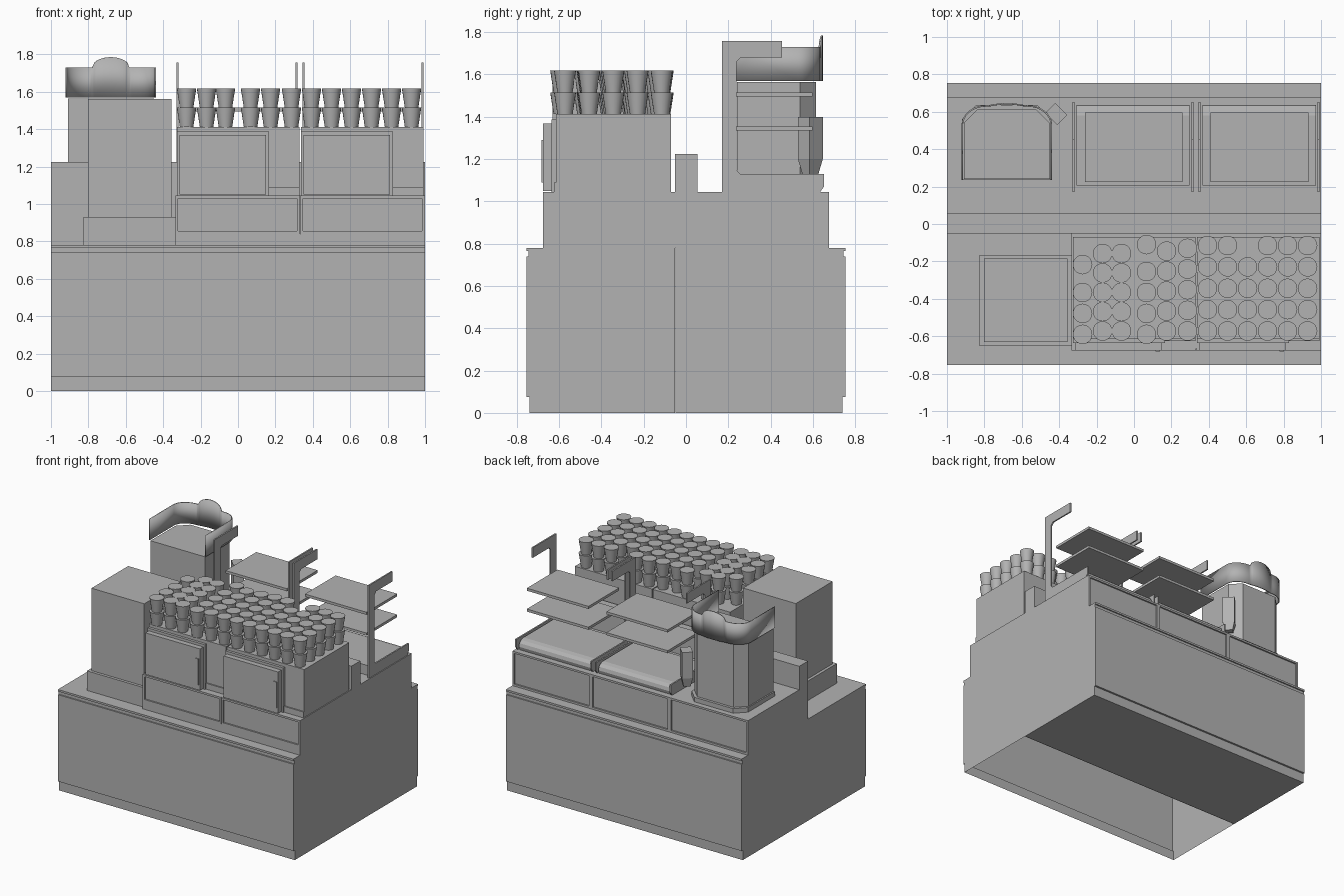
import bpy, bmesh, math
from mathutils import Matrix

old = bpy.data.objects.get("Cube")
if old:
    bpy.data.objects.remove(old, do_unlink=True)

grey = bpy.data.materials.new("plain_grey")
grey.use_nodes = True
colour = (0.45, 0.45, 0.45, 1)
grey.diffuse_color = colour
grey.node_tree.nodes["Principled BSDF"].inputs["Base Color"].default_value = colour


def finish(name, bm):
    bmesh.ops.recalc_face_normals(bm, faces=bm.faces)
    mesh = bpy.data.meshes.new(name)
    bm.to_mesh(mesh)
    bm.free()
    mesh.materials.append(grey)
    obj = bpy.data.objects.new(name, mesh)
    bpy.context.collection.objects.link(obj)
    return obj


def add_box(bm, x, y, z):
    mid = [(a + b) / 2 for a, b in (x, y, z)]
    size = [b - a for a, b in (x, y, z)]
    m = Matrix.Translation(mid) @ Matrix.Diagonal((*size, 1))
    bmesh.ops.create_cube(bm, size=1, matrix=m)


def box(name, x, y, z):
    bm = bmesh.new()
    add_box(bm, x, y, z)
    return finish(name, bm)


def prism(name, points, axis, lo, hi):
    """Extrude a closed outline: (y, z) points along x, or (x, y) along z."""
    bm = bmesh.new()
    place = (lambda p, t: (t, p[0], p[1])) if axis == "x" else (lambda p, t: (p[0], p[1], t))
    face = bm.faces.new([bm.verts.new(place(p, lo)) for p in points])
    ext = bmesh.ops.extrude_face_region(bm, geom=[face])
    move = (hi - lo, 0, 0) if axis == "x" else (0, 0, hi - lo)
    verts = [v for v in ext["geom"] if isinstance(v, bmesh.types.BMVert)]
    bmesh.ops.translate(bm, verts=verts, vec=move)
    return finish(name, bm)


def frame(name, x, y, z, rail):
    """Raised rectangular border facing front or back."""
    bm = bmesh.new()
    for a in ((x[0], x[0] + rail), (x[1] - rail, x[1])):
        add_box(bm, a, y, z)
    for b in ((z[0], z[0] + rail), (z[1] - rail, z[1])):
        add_box(bm, (x[0] + rail, x[1] - rail), y, b)
    return finish(name, bm)


# Counter halves with toe kick and worktop groove; the front one is open below
edge = [(0.74, 0), (0.74, 0.075), (0.755, 0.075), (0.755, 0.74),
        (0.745, 0.74), (0.745, 0.765), (0.755, 0.765), (0.755, 0.78)]
back = [(-0.05, 0)] + edge + [(-0.05, 0.78)]
prism("back_counter", back, "x", -1, 1)
front = [(-0.052, 0)] + [(-y, z) for y, z in edge] + [(-0.052, 0.78)]
shell = prism("front_counter", front, "x", -1, 1)
bm = bmesh.new()
bm.from_mesh(shell.data)
gone = [f for f in bm.faces if f.normal.z < -0.9 and f.calc_center_median().z < 0.01]
bmesh.ops.delete(bm, geom=gone, context="FACES")
bm.to_mesh(shell.data)
bm.free()

# Divider and raised tiers with framed panels
box("divider_wall", (-1, 1), (-0.052, 0.055), (0.78, 1.225))
box("back_tier", (-1, 1), (0.055, 0.665), (0.78, 1.045))
box("front_tier", (-0.335, 1), (-0.665, -0.052), (0.78, 1.045))
third = 2 / 3
for i in range(3):
    x0 = -1 + i * third
    frame("back_panel_frame", (x0, x0 + third), (0.665, 0.677), (0.78, 1.045), 0.015)
for x0 in (-0.335, 1 - third):
    frame("front_panel_frame", (x0, x0 + third), (-0.677, -0.665), (0.84, 1.045), 0.015)
box("front_tier_plinth", (-0.335, 1), (-0.677, -0.665), (0.78, 0.84))

# Tall cabinet at the front
box("cabinet_base", (-0.825, -0.335), (-0.652, -0.165), (0.78, 0.93))
box("cabinet_body", (-0.803, -0.355), (-0.63, -0.185), (0.93, 1.562))

# Two appliances with doors under the cups
for x0 in (-0.325, 0.338):
    box("appliance_body", (x0, x0 + 0.655), (-0.615, -0.07), (1.045, 1.412))
    box("appliance_sill", (x0, x0 + 0.655), (-0.625, -0.615), (1.045, 1.09))
    box("door_bezel", (x0, x0 + 0.49), (-0.635, -0.615), (1.045, 1.388))
    box("door", (x0 + 0.012, x0 + 0.475), (-0.675, -0.635), (1.05, 1.368))
    box("door_handle", (x0 + 0.44, x0 + 0.465), (-0.682, -0.675), (1.09, 1.29))

# Cup stacks: x, first row y, row count
columns = [(-0.275, -0.217, 1), (-0.168, -0.158, 5), (-0.067, -0.158, 5),
           (0.067, -0.11, 1), (0.174, -0.145, 5), (0.286, -0.13, 5)]
columns += [(0.393 + 0.107 * i, -0.115, 5) for i in range(6)]
bm = bmesh.new()
for i, (x, y0, rows) in enumerate(columns):
    if rows == 1:
        ys = [y0] + [-0.59 + 0.112 * k for k in range(3 if i == 0 else 4)]
    else:
        ys = [y0 + (-0.572 - y0) * k / 4 for k in range(5)]
    if i == 8:
        ys = ys[1:]
    for y in ys:
        for z in (1.412, 1.515):
            bmesh.ops.create_cone(bm, cap_ends=True, segments=20, radius1=0.036,
                                  radius2=0.052, depth=0.103,
                                  matrix=Matrix.Translation((x, y, z + 0.0515)))
cups = finish("cup_stacks", bm)

# Display stands: C-shaped side plates, tray and two shelves
bracket = [(0.17, 1.045), (0.635, 1.045), (0.652, 1.07), (0.652, 1.13), (0.255, 1.13),
           (0.238, 1.147), (0.238, 1.66), (0.258, 1.68), (0.455, 1.68), (0.455, 1.757),
           (0.17, 1.757)]
tray = [(0.205, 1.045), (0.63, 1.045), (0.637, 1.07), (0.63, 1.095), (0.61, 1.112),
        (0.58, 1.12), (0.205, 1.12)]
for x0, x1 in ((-0.328, 0.318), (0.345, 0.993)):
    for x in (x0, x1 - 0.011):
        prism("stand_side", bracket, "x", x, x + 0.011)
    prism("stand_tray", tray, "x", x0 + 0.02, x1 - 0.02)
    for z in (1.335, 1.495):
        box("stand_shelf", (x0 + 0.065, x1 - 0.06), (0.225, 0.597), (z, z + 0.02))

# Dispenser: chamfered body on a base plate
cx = -0.68


def chamfered(w, y0, y1, c):
    return [(cx - w, y0), (cx + w, y0), (cx + w, y1 - c), (cx + w - c, y1),
            (cx - w + c, y1), (cx - w, y1 - c)]


prism("dispenser_base", chamfered(0.24, 0.235, 0.635, 0.075), "z", 1.045, 1.08)
prism("dispenser_body", chamfered(0.23, 0.24, 0.615, 0.075), "z", 1.08, 1.565)

# Wraparound header sheet with a rounded crest at the back
path = [(-0.242, 0.235), (-0.242, 0.53)]
path += [(-0.242 + 0.13 * (1 - math.cos(a)), 0.53 + 0.105 * math.sin(a))
         for a in (math.pi / 2 * k / 8 for k in range(1, 9))]
path += [(-0.1 + 0.2 * k / 16, 0.635 + 0.012 * math.sin(math.pi * k / 16)) for k in range(17)]
path += [(-x, y) for x, y in reversed(path[:10])]
bm = bmesh.new()
low, high = [], []
for x, y in path:
    crest = 0.055 * math.sqrt(max(0, 1 - (x / 0.1) ** 2))
    low.append(bm.verts.new((cx + x, y, 1.57)))
    high.append(bm.verts.new((cx + x, y, 1.73 + crest)))
for i in range(len(path) - 1):
    bm.faces.new((low[i], low[i + 1], high[i + 1], high[i]))
header = finish("dispenser_header", bm)
header.modifiers.new("thickness", "SOLIDIFY").thickness = 0.008

# Tapered side unit turned at an angle
bm = bmesh.new()
add_box(bm, (-0.045, 0.045), (-0.038, 0.038), (1.13, 1.4))
bmesh.ops.bisect_plane(bm, geom=bm.verts[:] + bm.edges[:] + bm.faces[:],
                       plane_co=(0, 0, 1.2), plane_no=(0, 0, 1))
for v in bm.verts:
    if v.co.z < 1.15:
        v.co.x *= 0.65
        v.co.y *= 0.65
bmesh.ops.transform(bm, verts=bm.verts, matrix=Matrix.Translation((-0.415, 0.588, 0))
                    @ Matrix.Rotation(math.radians(-45), 4, "Z"))
finish("dispenser_side_unit", bm)

# Smooth the round parts
bpy.ops.object.select_all(action="DESELECT")
for obj in (cups, header):
    obj.select_set(True)
bpy.context.view_layer.objects.active = cups
bpy.ops.object.shade_smooth_by_angle()
